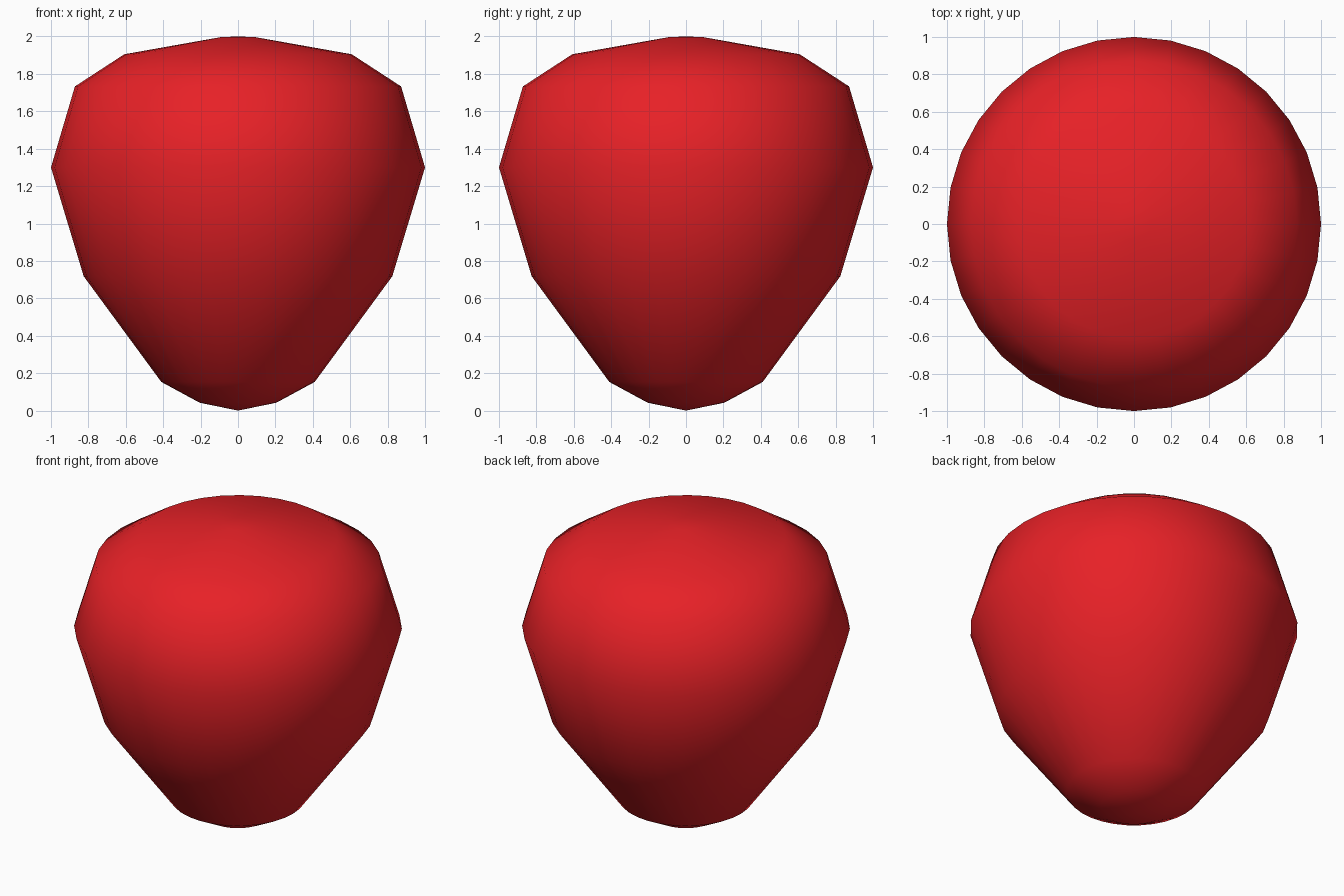
import bpy, bmesh
from math import cos, sin, tau

if "Cube" in bpy.data.objects:
    bpy.data.objects.remove(bpy.data.objects["Cube"])

SIDES = 32
# Radius and height, from bottom tip to top
PROFILE = [(0.205, 0.042), (0.41, 0.153), (0.825, 0.718), (1.0, 1.3),
           (0.872, 1.733), (0.608, 1.905), (0.09, 1.997)]

# Revolved berry body
bm = bmesh.new()
rings = [[bm.verts.new((r * cos(tau * i / SIDES), r * sin(tau * i / SIDES), z))
          for i in range(SIDES)] for r, z in PROFILE]
for low, high in zip(rings, rings[1:]):
    for i in range(SIDES):
        j = (i + 1) % SIDES
        bm.faces.new((low[i], low[j], high[j], high[i]))

# Close the tip and the crown
tip = bm.verts.new((0, 0, 0))
crown = bm.verts.new((0, 0, 2.0))
for i in range(SIDES):
    j = (i + 1) % SIDES
    bm.faces.new((tip, rings[0][j], rings[0][i]))
    bm.faces.new((crown, rings[-1][i], rings[-1][j]))
for f in bm.faces:
    f.smooth = True

mesh = bpy.data.meshes.new("berry_body")
bm.to_mesh(mesh)
bm.free()
body = bpy.data.objects.new("berry_body", mesh)
bpy.context.collection.objects.link(body)

# Red skin
red = bpy.data.materials.new("red_skin")
red.diffuse_color = (0.8, 0.015, 0.02, 1)
red.use_nodes = True
red.node_tree.nodes["Principled BSDF"].inputs["Base Color"].default_value = red.diffuse_color
mesh.materials.append(red)
